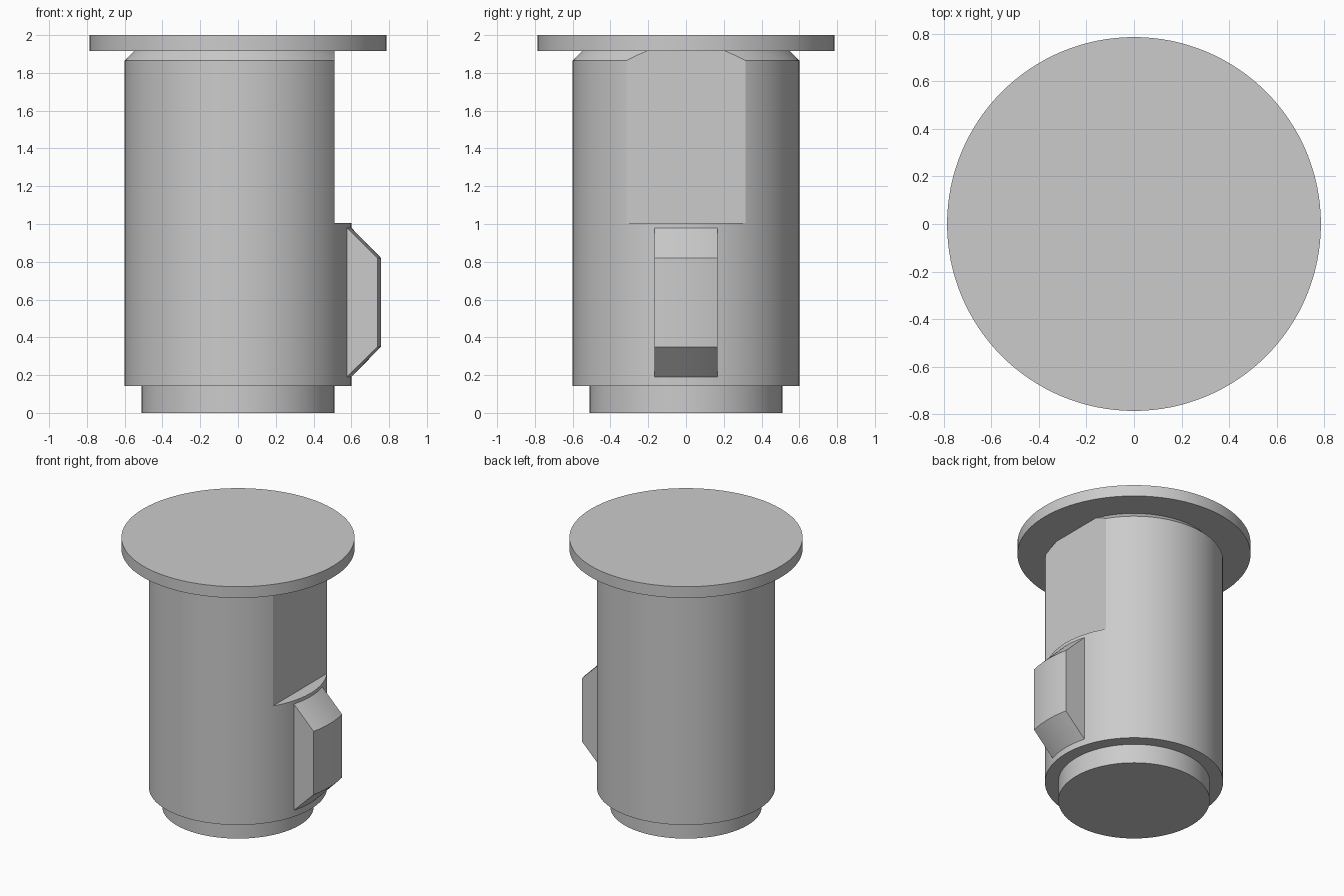
import bpy
import bmesh
import math

SEGMENTS = 128

if "Cube" in bpy.data.objects:
    bpy.data.objects.remove(bpy.data.objects["Cube"], do_unlink=True)

# Single plain grey material
grey = bpy.data.materials.new("plain grey")
grey.use_nodes = True
colour = (0.6, 0.6, 0.6, 1.0)
grey.diffuse_color = colour
grey.node_tree.nodes["Principled BSDF"].inputs["Base Color"].default_value = colour


def make_object(name, bm):
    bmesh.ops.remove_doubles(bm, verts=bm.verts, dist=1e-5)
    bmesh.ops.recalc_face_normals(bm, faces=bm.faces)
    mesh = bpy.data.meshes.new(name)
    bm.to_mesh(mesh)
    bm.free()
    mesh.materials.append(grey)
    obj = bpy.data.objects.new(name, mesh)
    bpy.context.collection.objects.link(obj)
    return obj


def lathe(name, profile):
    """Revolve (radius, z) points about the z axis and cap both ends."""
    bm = bmesh.new()
    rings = []
    for r, z in profile:
        rings.append([bm.verts.new((r * math.cos(a), r * math.sin(a), z))
                      for a in (math.tau * i / SEGMENTS for i in range(SEGMENTS))])
    for low, high in zip(rings, rings[1:]):
        for i in range(SEGMENTS):
            j = (i + 1) % SEGMENTS
            bm.faces.new((low[i], low[j], high[j], high[i]))
    bm.faces.new(rings[0])
    bm.faces.new(rings[-1])
    return make_object(name, bm)


def curved_key(name, profile, half_width, steps):
    """Follow a closed (radius, z) outline around the body between parallel sides."""
    bm = bmesh.new()
    slices = []
    for i in range(steps + 1):
        y = half_width * (2 * i / steps - 1)
        slices.append([bm.verts.new((math.sqrt(r * r - y * y), y, z)) for r, z in profile])
    for a, b in zip(slices, slices[1:]):
        for i in range(len(profile)):
            j = (i + 1) % len(profile)
            bm.faces.new((a[i], a[j], b[j], b[i]))
    bm.faces.new(slices[0])
    bm.faces.new(slices[-1])
    return make_object(name, bm)


def select_only(obj):
    bpy.ops.object.select_all(action="DESELECT")
    obj.select_set(True)
    bpy.context.view_layer.objects.active = obj


# Stepped barrel with a chamfered top
barrel = lathe("barrel", [(0.51, 0), (0.51, 0.143), (0.6, 0.143),
                          (0.6, 1.865), (0.55, 1.916)])

# Flat milled into the upper left side of the barrel
bm = bmesh.new()
bmesh.ops.create_cube(bm, size=1)
cutter = make_object("flat_cutter", bm)
cutter.scale = (0.4, 1.6, 1.2)
cutter.location = (0.51 + 0.2, 0, 1.005 + 0.6)
cutter.hide_render = True
cut = barrel.modifiers.new("flat", "BOOLEAN")
cut.operation = "DIFFERENCE"
cut.solver = "EXACT"
cut.object = cutter
select_only(barrel)
bpy.ops.object.modifier_apply(modifier=cut.name)
bpy.data.objects.remove(cutter, do_unlink=True)

# Wide round flange on top
flange = lathe("flange", [(0.785, 1.916), (0.785, 2.0)])

# Locating key with sloped ends, below the flat
key = curved_key("locating_key", [(0.57, 0.19), (0.6, 0.19), (0.757, 0.35),
                                  (0.757, 0.82), (0.6, 0.98), (0.57, 0.98)],
                 half_width=0.167, steps=12)

for part in (barrel, flange, key):
    select_only(part)
    bpy.ops.object.shade_smooth_by_angle(angle=math.radians(25))
